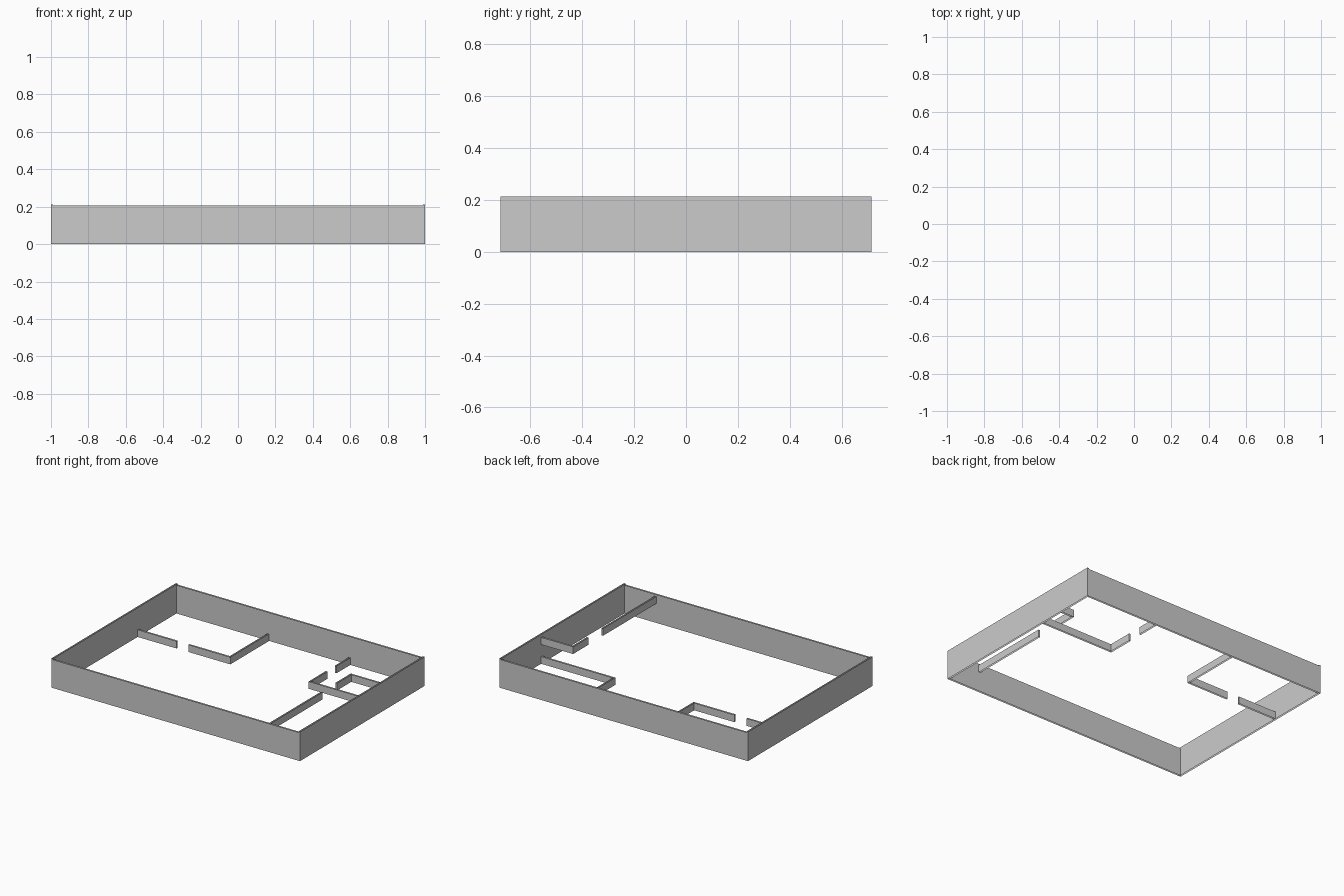
import bpy, bmesh
from mathutils import Vector

if "Cube" in bpy.data.objects:
    bpy.data.objects.remove(bpy.data.objects["Cube"])

T = 0.012      # wall thickness
X, Y = 1.0, 0.716


def wall(name, path, z0, z1, t=T):
    """Thin hollow wall along an axis-aligned path: both sides and ends, open top and bottom."""
    pts = [Vector(p) for p in path]
    normals = []
    for a, b in zip(pts, pts[1:]):
        d = (b - a).normalized()
        normals.append(Vector((-d.y, d.x)))
    offs = [normals[0]]
    offs += [m + n for m, n in zip(normals, normals[1:])]   # mitred right angles
    offs.append(normals[-1])
    outline = [p + o * t / 2 for p, o in zip(pts, offs)]
    outline += [p - o * t / 2 for p, o in zip(reversed(pts), reversed(offs))]

    bm = bmesh.new()
    low = [bm.verts.new((p.x, p.y, z0)) for p in outline]
    high = [bm.verts.new((p.x, p.y, z1)) for p in outline]
    n = len(low)
    for i in range(n):
        j = (i + 1) % n
        bm.faces.new((low[j], low[i], high[i], high[j]))
    mesh = bpy.data.meshes.new(name)
    bm.to_mesh(mesh)
    bm.free()
    obj = bpy.data.objects.new(name, mesh)
    bpy.context.collection.objects.link(obj)
    return obj


# outer walls: the side walls stand slightly taller
h = T / 2
for side, s in (("left", -1), ("right", 1)):
    wall(f"outer_wall_{side}", [(s * (X - h), -Y), (s * (X - h), Y)], 0, 0.213)
for side, s in (("front", -1), ("back", 1)):
    wall(f"outer_wall_{side}", [(-X + T, s * (Y - h)), (X - T, s * (Y - h))], 0, 0.206)

# lower level: back left room with a door gap
LOW = (0, 0.053)
xe, ye = X - T, Y - T
wall("left_room_wall_short", [(-xe, 0.263), (-0.675, 0.263)], *LOW)
wall("left_room_wall_corner", [(-0.577, 0.263), (-0.248, 0.263), (-0.248, ye)], *LOW)

# lower level: back right room with a door gap
wall("right_room_wall_corner", [(xe, 0.248), (0.405, 0.248), (0.405, 0.44)], *LOW)
wall("right_room_wall_short", [(0.405, 0.545), (0.405, ye)], *LOW)

# upper level: right hand partitions
HIGH = (0.141, 0.194)
wall("upper_wall_front", [(0.737, -ye), (0.737, -0.09)], *HIGH)
wall("upper_wall_corner", [(xe, 0.25), (0.735, 0.25), (0.735, 0.08)], *HIGH)
